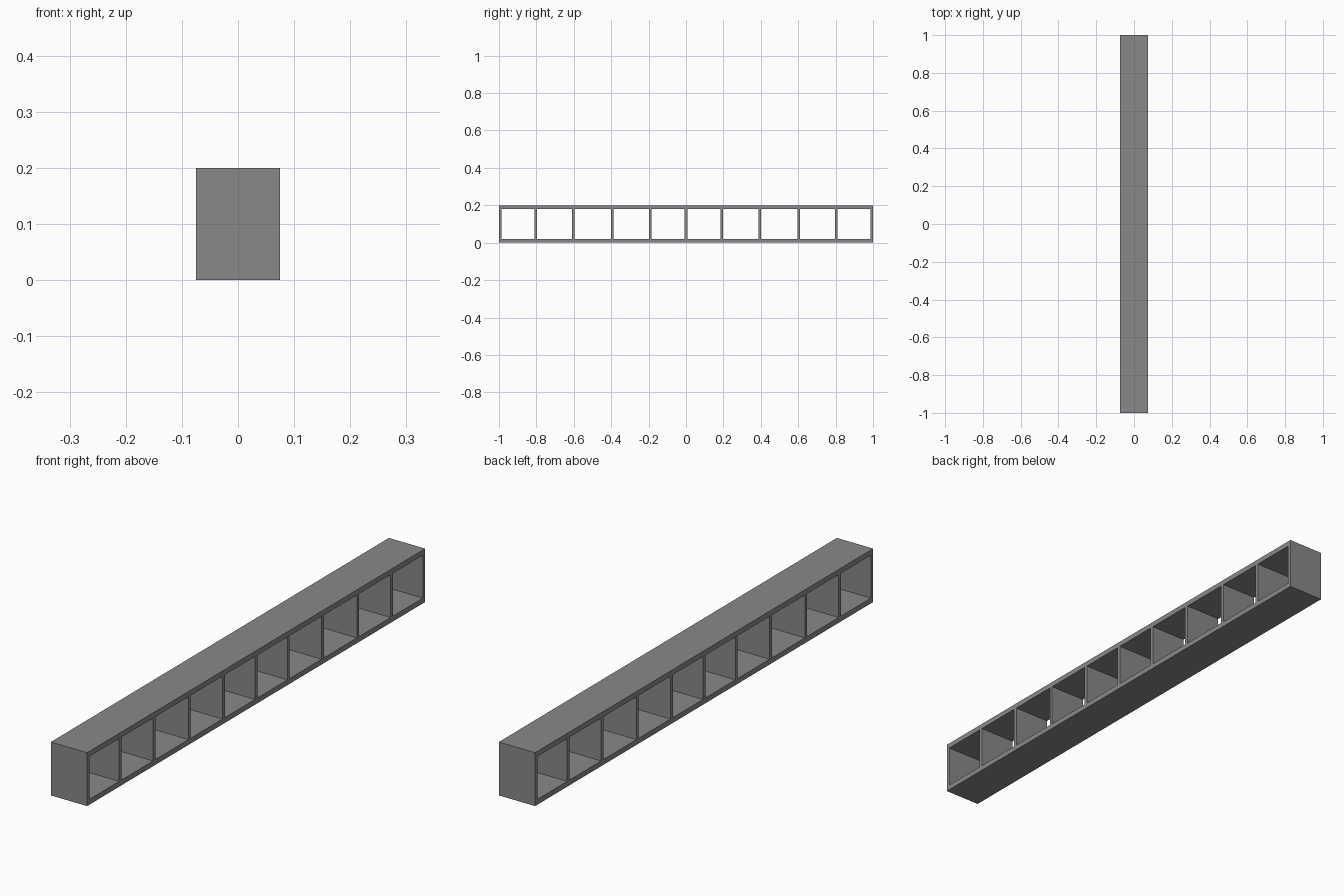
import bpy, bmesh

if "Cube" in bpy.data.objects:
    bpy.data.objects.remove(bpy.data.objects["Cube"])

DEPTH, HALF_LEN, HEIGHT = 0.15, 1.0, 0.2
BOARD, END, DIVIDER = 0.02, 0.014, 0.014

# Dark grey finish shared by all parts
dark_grey = bpy.data.materials.new("dark_grey")
dark_grey.diffuse_color = (0.25, 0.25, 0.25, 1)
dark_grey.use_nodes = True
dark_grey.node_tree.nodes["Principled BSDF"].inputs["Base Color"].default_value = dark_grey.diffuse_color


def finish(name, bm):
    bmesh.ops.recalc_face_normals(bm, faces=bm.faces)
    mesh = bpy.data.meshes.new(name)
    bm.to_mesh(mesh)
    bm.free()
    mesh.materials.append(dark_grey)
    obj = bpy.data.objects.new(name, mesh)
    bpy.context.collection.objects.link(obj)
    return obj


# Outer frame: rectangular ring in the YZ plane, extruded through the depth
bm = bmesh.new()
signs = [(-1, -1), (1, -1), (1, 1), (-1, 1)]


def ring(half_y, half_z):
    return [bm.verts.new((-DEPTH / 2, sy * half_y, HEIGHT / 2 + sz * half_z))
            for sy, sz in signs]


outer = ring(HALF_LEN, HEIGHT / 2)
inner = ring(HALF_LEN - END, HEIGHT / 2 - BOARD)
faces = [bm.faces.new((outer[i], outer[(i + 1) % 4], inner[(i + 1) % 4], inner[i]))
         for i in range(4)]
ext = bmesh.ops.extrude_face_region(bm, geom=faces, use_keep_orig=True)
moved = [g for g in ext["geom"] if isinstance(g, bmesh.types.BMVert)]
bmesh.ops.translate(bm, verts=moved, vec=(DEPTH, 0, 0))
finish("shelf_frame", bm)

# Nine upright dividers making ten open compartments
for i, y in enumerate((-0.803, -0.603, -0.394, -0.192, 0.0, 0.192, 0.394, 0.603, 0.803)):
    bm = bmesh.new()
    bmesh.ops.create_cube(bm, size=1)
    bmesh.ops.scale(bm, verts=bm.verts, vec=(DEPTH, DIVIDER, HEIGHT - 2 * BOARD))
    bmesh.ops.translate(bm, verts=bm.verts, vec=(0, y, HEIGHT / 2))
    finish(f"divider_{i + 1}", bm)
